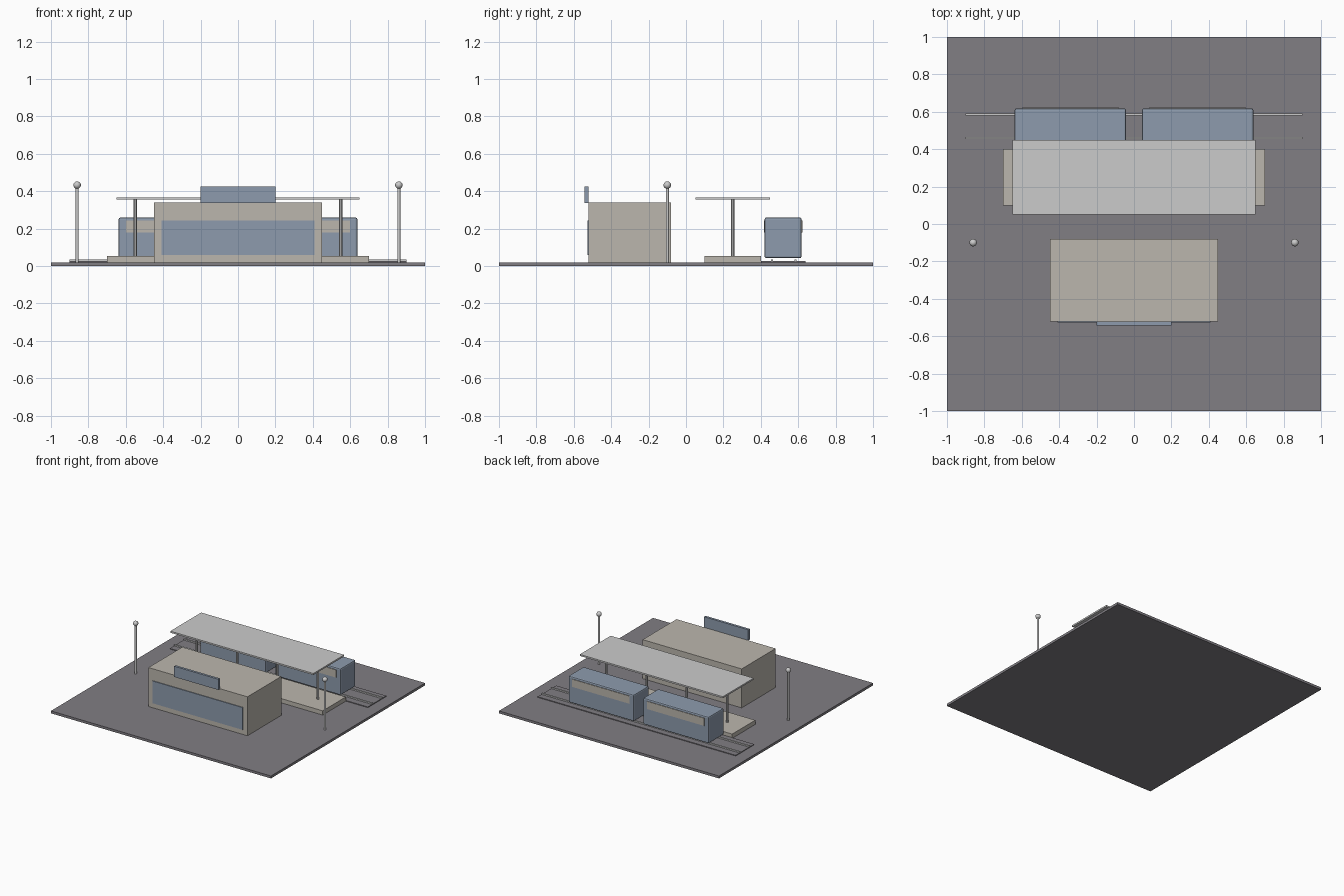
import bpy

if "Cube" in bpy.data.objects:
    bpy.data.objects.remove(bpy.data.objects["Cube"])


def material(name, rgb):
    m = bpy.data.materials.new(name)
    m.diffuse_color = (*rgb, 1)
    m.use_nodes = True
    m.node_tree.nodes["Principled BSDF"].inputs["Base Color"].default_value = m.diffuse_color
    return m


STONE = material("stone", (0.50, 0.47, 0.42))
BLUE = material("blue", (0.27, 0.33, 0.42))
PAVING = material("paving", (0.22, 0.21, 0.23))


def box(name, x, y, z, mat=None, bevel=0):
    """Box from (min, max) ranges on each axis."""
    bpy.ops.mesh.primitive_cube_add(
        size=1, location=[(a + b) / 2 for a, b in (x, y, z)])
    o = bpy.context.object
    o.name = name
    o.scale = [b - a for a, b in (x, y, z)]
    bpy.ops.object.transform_apply(location=False, rotation=False, scale=True)
    if mat:
        o.data.materials.append(mat)
    if bevel:
        mod = o.modifiers.new("bevel", 'BEVEL')
        mod.width = bevel
        mod.segments = 2
    return o


def post(name, x, y, z0, z1, r):
    bpy.ops.mesh.primitive_cylinder_add(
        vertices=12, radius=r, depth=z1 - z0, location=(x, y, (z0 + z1) / 2))
    o = bpy.context.object
    o.name = name
    bpy.ops.object.shade_smooth_by_angle()
    return o


# Paved base
box("base", (-1, 1), (-1, 1), (0, 0.02), PAVING)

# Station hall with glazed front and sign board
box("station_hall", (-0.45, 0.45), (-0.52, -0.08), (0.02, 0.34), STONE)
box("hall_window", (-0.41, 0.41), (-0.526, -0.516), (0.06, 0.243), BLUE)
box("sign_board", (-0.2, 0.2), (-0.542, -0.522), (0.338, 0.426), BLUE)

# Platform with canopy on four posts
box("platform", (-0.7, 0.7), (0.1, 0.4), (0.02, 0.055), STONE)
box("canopy", (-0.65, 0.65), (0.05, 0.45), (0.355, 0.368))
for i in range(4):
    post(f"canopy_post_{i}", -0.55 + i * 1.1 / 3, 0.25, 0.055, 0.357, 0.009)

# Track
box("track_bed", (-0.9, 0.9), (0.4, 0.64), (0.02, 0.026), PAVING)
for i, y in enumerate((0.46, 0.585)):
    box(f"rail_{i}", (-0.9, 0.9), (y - 0.006, y + 0.006), (0.024, 0.036))

# Two rail cars with window bands on both sides
for i, x in enumerate((-0.34, 0.34)):
    box(f"rail_car_{i}", (x - 0.298, x + 0.298), (0.42, 0.618),
        (0.042, 0.26), BLUE, 0.01)
    for j, y in enumerate((0.419, 0.619)):
        box(f"car_window_{i}_{j}", (x - 0.26, x + 0.26),
            (y - 0.003, y + 0.003), (0.18, 0.243), STONE)

# Street lamps
for i, x in enumerate((-0.86, 0.86)):
    post(f"lamp_post_{i}", x, -0.1, 0.02, 0.425, 0.008)
    bpy.ops.mesh.primitive_uv_sphere_add(
        segments=16, ring_count=10, radius=0.02, location=(x, -0.1, 0.433))
    bpy.context.object.name = f"lamp_globe_{i}"
    bpy.ops.object.shade_smooth_by_angle()
